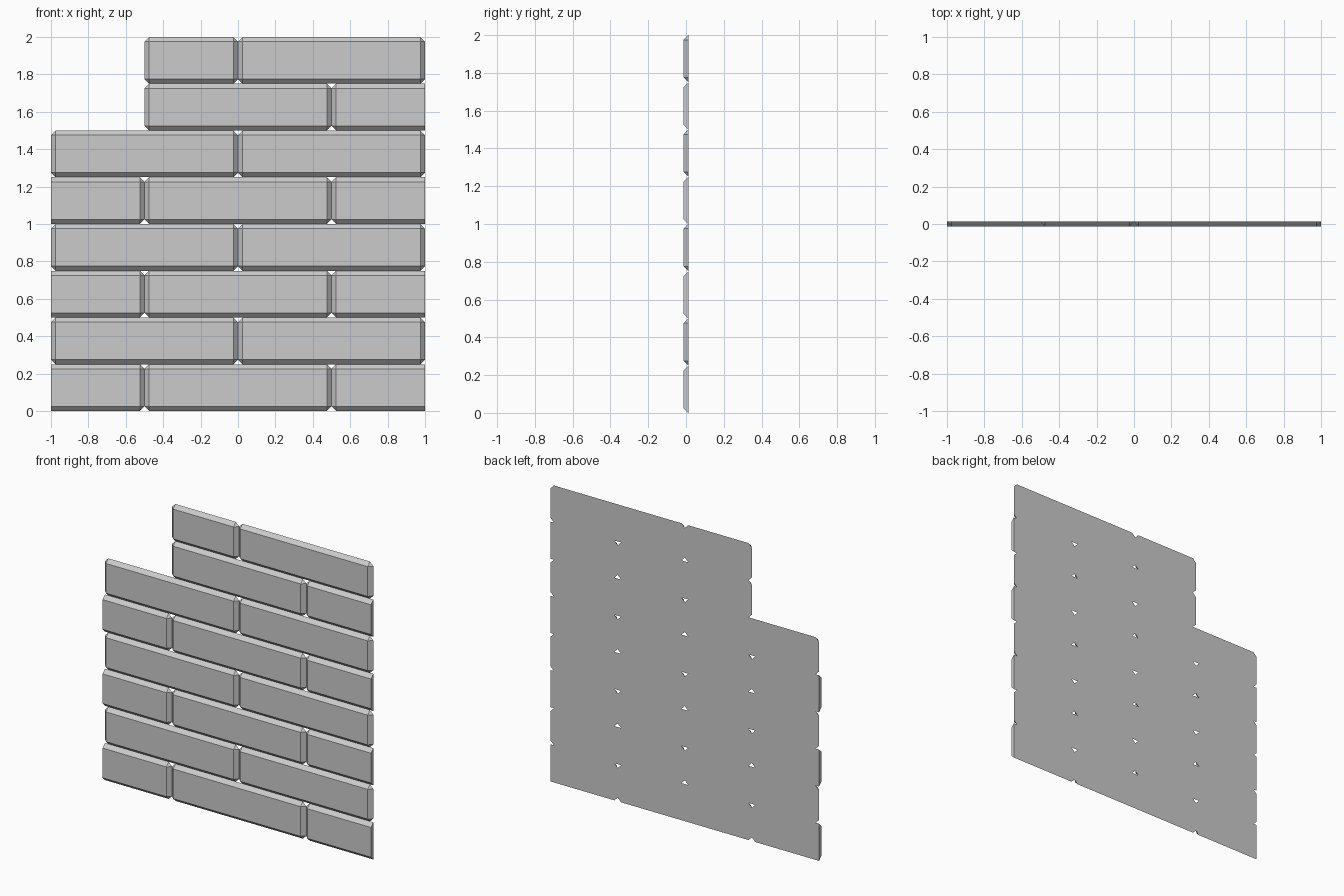
import bpy, bmesh
from mathutils import Vector

if "Cube" in bpy.data.objects:
    bpy.data.objects.remove(bpy.data.objects["Cube"])

H, B = 0.25, 0.025            # course height, chamfer size
YF, YB = -B / 2, B / 2        # front and back planes


def brick(name, x0, x1, z0):
    """Chamfered brick facing -y, trimmed flat where it passes the wall ends."""
    z1 = z0 + H
    bm = bmesh.new()
    corners = [(x0, z0, 1, 1), (x1, z0, -1, 1), (x1, z1, -1, -1), (x0, z1, 1, -1)]
    front, ring = [], []
    for i, (x, z, sx, sz) in enumerate(corners):
        xi, zi = x + sx * B, z + sz * B
        front.append(bm.verts.new((xi, YF, zi)))
        pair = [(x, YB, zi), (xi, YB, z)]
        for p in (pair if i % 2 == 0 else pair[::-1]):
            ring.append(bm.verts.new(p))
    # front panel, flat back, chamfers and corner triangles
    bm.faces.new(front)
    bm.faces.new(ring[::-1])
    for i in range(4):
        j = (i + 1) % 4
        bm.faces.new((front[i], ring[2 * i], ring[2 * i + 1]))
        bm.faces.new((front[i], ring[2 * i + 1], ring[2 * j], front[j]))
    # flat cut at the wall ends
    for s, over in ((-1, x0 < -1), (1, x1 > 1)):
        if over:
            geom = bm.verts[:] + bm.edges[:] + bm.faces[:]
            bmesh.ops.bisect_plane(bm, geom=geom, plane_co=Vector((s, 0, 0)),
                                   plane_no=Vector((s, 0, 0)), clear_outer=True)
            bmesh.ops.holes_fill(bm, edges=[e for e in bm.edges if e.is_boundary], sides=0)
    bmesh.ops.recalc_face_normals(bm, faces=bm.faces[:])
    me = bpy.data.meshes.new(name)
    bm.to_mesh(me)
    bm.free()
    bpy.context.collection.objects.link(bpy.data.objects.new(name, me))


# alternating courses; the top two are broken away on the left
for row in range(8):
    joints = [-1.5, -0.5, 0.5, 1.5] if row % 2 == 0 else [-1, 0, 1]
    if row == 6:
        joints = [-0.5, 0.5, 1.5]
    elif row == 7:
        joints = [-0.5, 0, 1]
    for k, (a, b) in enumerate(zip(joints, joints[1:])):
        brick(f"brick_row{row + 1}_{k + 1}", a, b, row * H)
